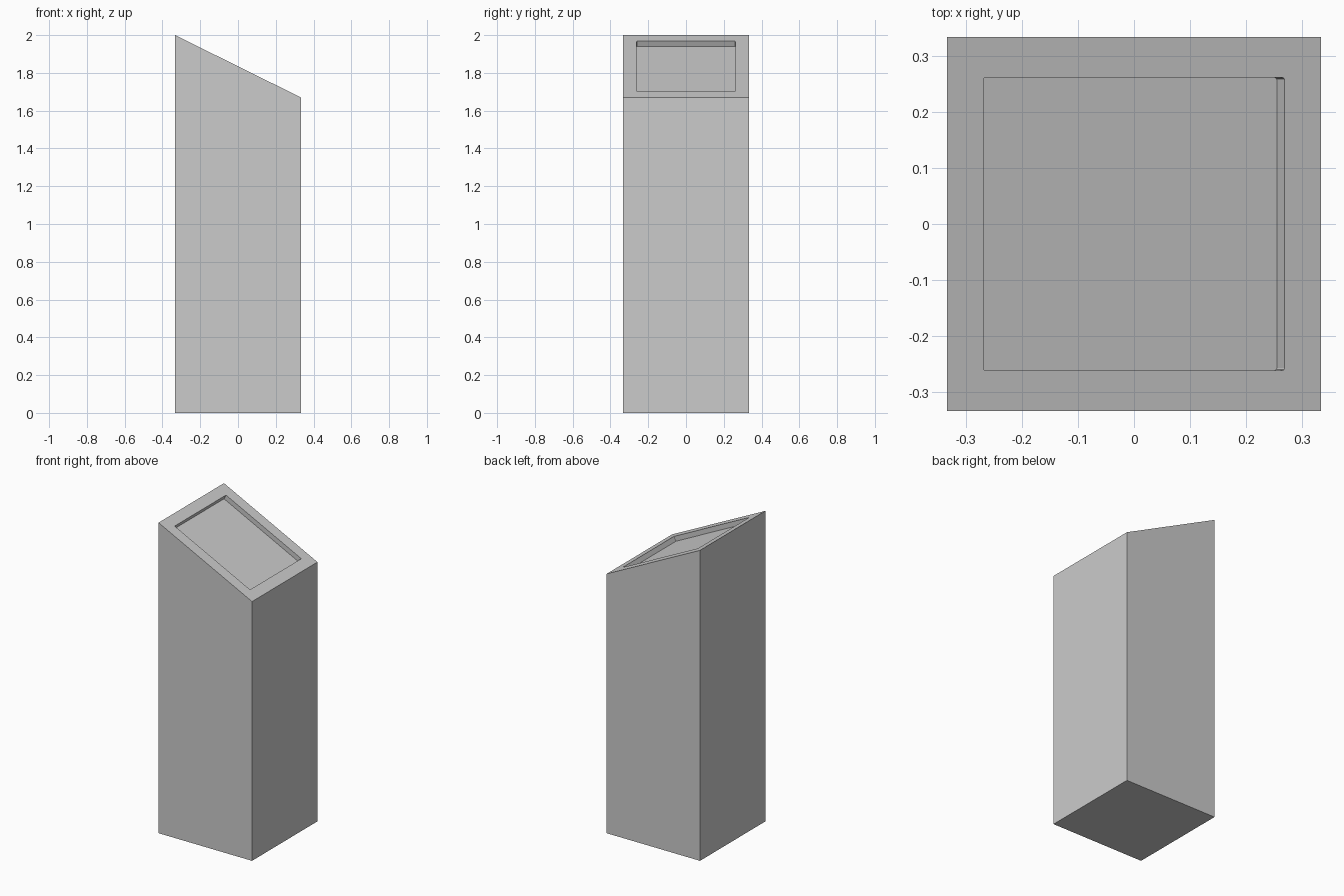
import bpy, bmesh

if "Cube" in bpy.data.objects:
    bpy.data.objects.remove(bpy.data.objects["Cube"])

HALF, HIGH, LOW = 0.333, 2.0, 1.67
RIM, DEPTH, CORNER = 0.072, 0.031, 0.004

bm = bmesh.new()

# Square pillar with a top sloping down towards +x
bmesh.ops.create_cube(bm, size=2.0)
for v in bm.verts:
    top = HIGH if v.co.x < 0 else LOW
    v.co = (v.co.x * HALF, v.co.y * HALF, top if v.co.z > 0 else 0.0)
bm.normal_update()

# Rim around the sloped face
panel = max(bm.faces, key=lambda f: f.calc_center_median().z)
bmesh.ops.inset_region(bm, faces=[panel], thickness=RIM, use_even_offset=True)
bm.normal_update()

# Recessed panel, sunk square to the slope
normal = panel.normal.copy()
rim_verts = set(panel.verts)
result = bmesh.ops.extrude_discrete_faces(bm, faces=[panel])
floor = result["faces"][0]
bmesh.ops.translate(bm, verts=floor.verts[:], vec=-normal * DEPTH)

# Slightly rounded corners of the recess
floor_verts = set(floor.verts)
corners = [e for v in floor_verts for e in v.link_edges
           if e.other_vert(v) not in floor_verts]
bmesh.ops.bevel(bm, geom=corners, offset=CORNER, segments=2, profile=0.5,
                affect='EDGES')
bmesh.ops.recalc_face_normals(bm, faces=bm.faces[:])

mesh = bpy.data.meshes.new("pedestal")
bm.to_mesh(mesh)
bm.free()
pedestal = bpy.data.objects.new("pedestal", mesh)
bpy.context.collection.objects.link(pedestal)
